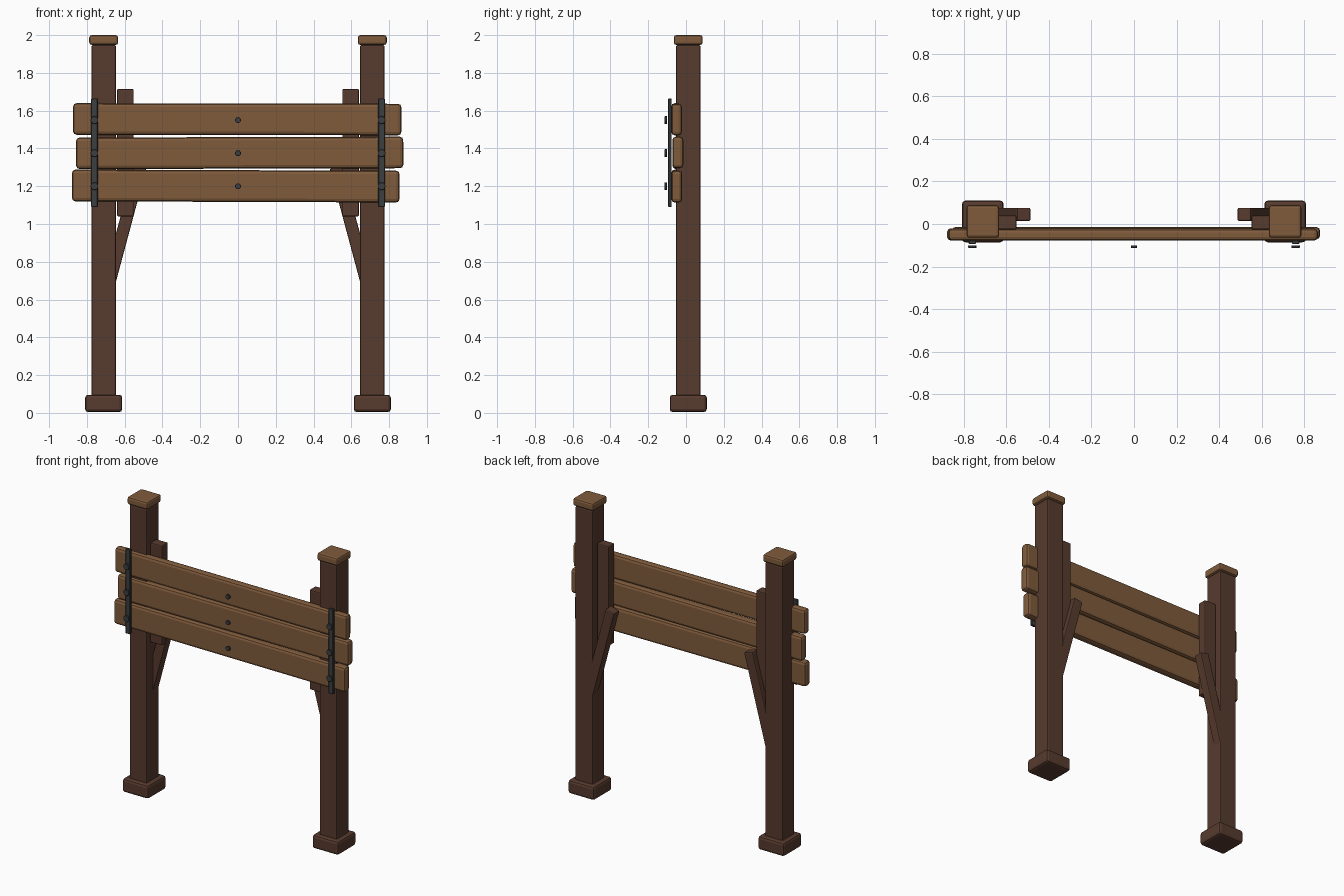
import bpy, math

if "Cube" in bpy.data.objects:
    bpy.data.objects.remove(bpy.data.objects["Cube"])


def material(name, rgb):
    m = bpy.data.materials.new(name)
    m.diffuse_color = (*rgb, 1)
    m.use_nodes = True
    m.node_tree.nodes["Principled BSDF"].inputs["Base Color"].default_value = m.diffuse_color
    return m


DARK = material("dark_timber", (0.095, 0.043, 0.027))
LIGHT = material("light_timber", (0.215, 0.105, 0.045))
IRON = material("dark_iron", (0.046, 0.05, 0.053))


def finish(ob, name, mat, bevel, segments):
    ob.name = name
    ob.data.materials.append(mat)
    if bevel:
        mod = ob.modifiers.new("edge_round", "BEVEL")
        mod.width = bevel
        mod.segments = segments
        mod.limit_method = 'ANGLE'
        mod.angle_limit = math.radians(50)
    return ob


def box(name, lo, hi, mat, bevel=0.008, segments=2, rot_y=0.0):
    """Bevelled box between two corners, turned about its centre."""
    centre = [(a + b) / 2 for a, b in zip(lo, hi)]
    bpy.ops.mesh.primitive_cube_add(size=1, location=centre)
    ob = bpy.context.object
    ob.scale = [b - a for a, b in zip(lo, hi)]
    bpy.ops.object.transform_apply(location=False, rotation=False, scale=True)
    ob.rotation_euler[1] = rot_y
    return finish(ob, name, mat, bevel, segments)


def block(name, x, y, w, z0, z1, mat, bevel):
    """Square upright block centred on x, y."""
    h = w / 2
    return box(name, (x - h, y - h, z0), (x + h, y + h, z1), mat, bevel)


def bolt(name, x, z, r):
    bpy.ops.mesh.primitive_cylinder_add(vertices=10, radius=r, depth=0.013,
                                        location=(x, -0.1065, z),
                                        rotation=(math.pi / 2, 0, 0))
    finish(bpy.context.object, name, IRON, 0.002, 1)


BOLT_Z = (1.20, 1.375, 1.55)
POST_X, POST_Y = 0.711, 0.012

for s, side in ((-1, "left"), (1, "right")):
    # Post with foot and cap
    x = s * POST_X
    block(side + "_post", x, POST_Y, 0.13, 0.05, 1.947, DARK, 0.008)
    block(side + "_foot", x, POST_Y, 0.196, 0.004, 0.096, DARK, 0.016)
    block(side + "_cap", x, POST_Y, 0.153, 1.948, 2.0, LIGHT, 0.013)

    # Upright cleat behind the boards
    cx = s * 0.596
    box(side + "_cleat", (cx - 0.044, -0.026, 1.04), (cx + 0.044, 0.04, 1.715),
        DARK, 0.007)

    # Slanted brace, lower end buried in the post
    angle = math.radians(15)
    length = 0.66
    bx = s * (0.518 + math.sin(angle) * length / 2)
    bz = 1.30 - math.cos(angle) * length / 2
    box(side + "_brace", (bx - 0.033, 0.014, bz - length / 2),
        (bx + 0.033, 0.076, bz + length / 2), DARK, 0.006, 2, -s * angle)

    # Iron strap and its bolts
    box(side + "_strap", (s * 0.76 - 0.0175, -0.094, 1.09),
        (s * 0.76 + 0.0175, -0.076, 1.665), IRON, 0.003, 1)
    for i, z in enumerate(BOLT_Z):
        bolt(f"{side}_bolt_{i}", s * 0.76, z, 0.021)

# Three slightly uneven boards: x range, z range, y range, tilt in degrees
boards = (
    ("bottom_board", -0.879, 0.855, 1.117, 1.285, -0.078, -0.020, 0.2),
    ("middle_board", -0.857, 0.875, 1.293, 1.460, -0.072, -0.014, -0.15),
    ("top_board", -0.873, 0.865, 1.471, 1.638, -0.078, -0.022, 0.1),
)
for name, x0, x1, z0, z1, y0, y1, tilt in boards:
    box(name, (x0, y0, z0), (x1, y1, z1), LIGHT, 0.018, 2, math.radians(tilt))

# Middle bolts
for i, z in enumerate(BOLT_Z):
    bolt(f"middle_bolt_{i}", 0, z, 0.016)
